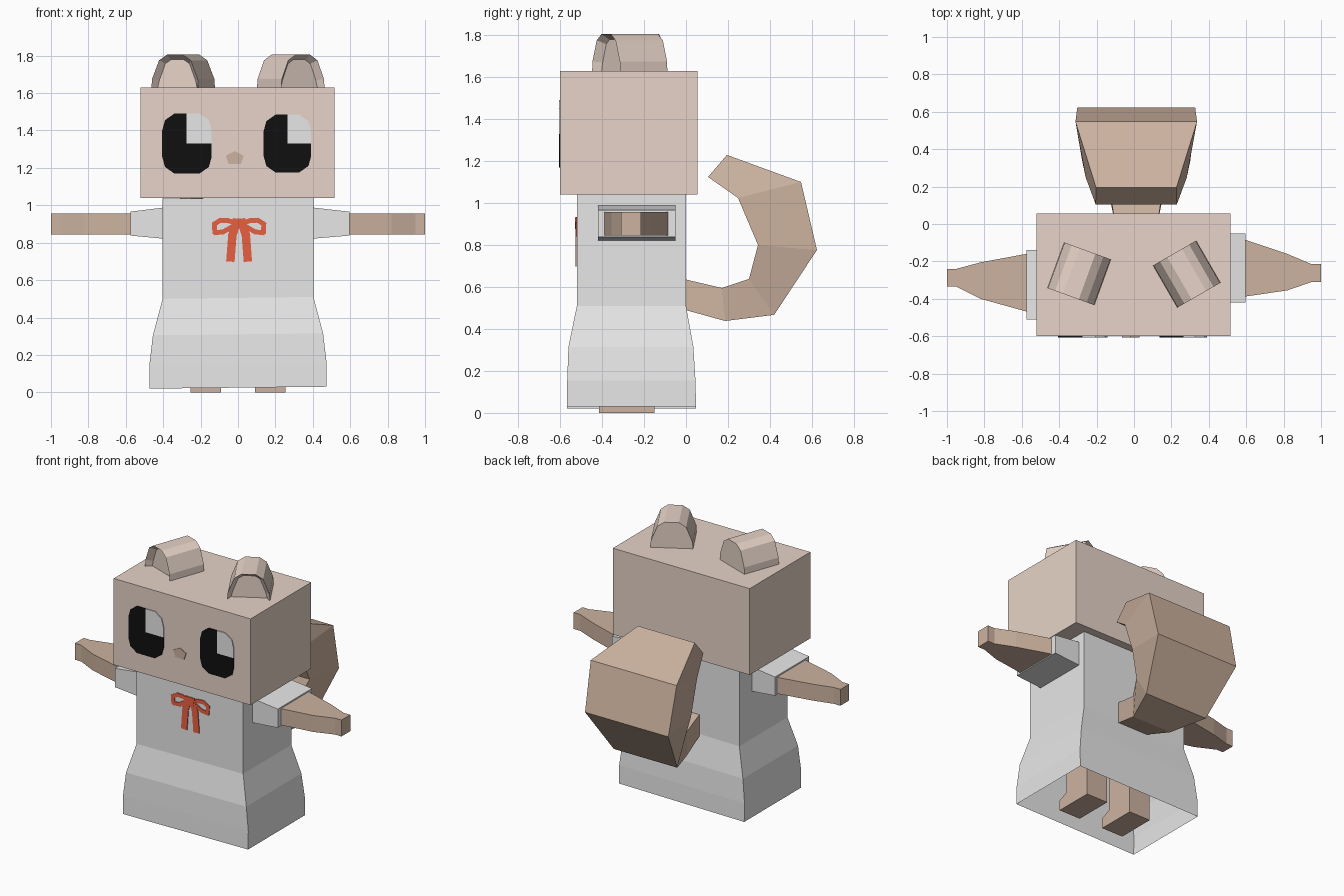
import bpy
import bmesh
import math
from mathutils import Matrix, Vector

cube = bpy.data.objects.get("Cube")
if cube:
    bpy.data.objects.remove(cube, do_unlink=True)


def make_material(name, red, green, blue):
    material = bpy.data.materials.new(name)
    material.use_nodes = True
    colour = (red, green, blue, 1.0)
    material.diffuse_color = colour
    material.node_tree.nodes["Principled BSDF"].inputs["Base Color"].default_value = colour
    return material


beige = make_material("beige fur", 0.9, 0.74, 0.65)
brown = make_material("brown fur", 0.61, 0.45, 0.35)
cloth = make_material("white cloth", 0.9, 0.9, 0.9)
black = make_material("eye black", 0.005, 0.005, 0.005)
white = make_material("eye white", 0.93, 0.93, 0.93)
red = make_material("bow red", 0.9, 0.13, 0.06)


def finish(bm, name, *materials):
    """Turn a bmesh into a flat shaded object."""
    bmesh.ops.recalc_face_normals(bm, faces=bm.faces)
    mesh = bpy.data.meshes.new(name)
    bm.to_mesh(mesh)
    bm.free()
    for material in materials:
        mesh.materials.append(material)
    obj = bpy.data.objects.new(name, mesh)
    bpy.context.collection.objects.link(obj)
    return obj


def box(name, material, low, high):
    bm = bmesh.new()
    low, high = Vector(low), Vector(high)
    bmesh.ops.create_cube(bm, size=1)
    bmesh.ops.scale(bm, vec=high - low, verts=bm.verts)
    bmesh.ops.translate(bm, vec=(low + high) / 2, verts=bm.verts)
    return finish(bm, name, material)


def loft(name, material, rings, cap_end=True):
    """Skin a list of closed rings that have equal point counts."""
    bm = bmesh.new()
    loops = [[bm.verts.new(point) for point in ring] for ring in rings]
    for a, b in zip(loops, loops[1:]):
        for i in range(len(a)):
            j = (i + 1) % len(a)
            bm.faces.new((a[i], a[j], b[j], b[i]))
    bm.faces.new(loops[0])
    if cap_end:
        bm.faces.new(loops[-1])
    return finish(bm, name, material)


def plate(bm, points, y, thickness=0.006):
    """Thin upright plate whose back sits at depth y."""
    face = bm.faces.new([bm.verts.new((x, y, z)) for x, z in points])
    made = bmesh.ops.extrude_face_region(bm, geom=[face])["geom"]
    moved = [v for v in made if isinstance(v, bmesh.types.BMVert)]
    bmesh.ops.translate(bm, vec=(0, -thickness, 0), verts=moved)


# Head
box("head", beige, (-0.52, -0.6, 1.04), (0.515, 0.055, 1.63))


# Ears: arched blocks with a hollow front
def ear(name, x, y, angle):
    half = [(0.135, -0.03), (0.13, 0.045), (0.09, 0.145), (0.045, 0.175)]
    arch = half + [(-u, v) for u, v in reversed(half)]
    bm = bmesh.new()
    front = bm.faces.new([bm.verts.new((u, -0.13, v)) for u, v in arch])
    back = bmesh.ops.extrude_face_region(bm, geom=[front], use_keep_orig=True)["geom"]
    moved = [v for v in back if isinstance(v, bmesh.types.BMVert)]
    bmesh.ops.translate(bm, vec=(0, 0.26, 0), verts=moved)
    bmesh.ops.recalc_face_normals(bm, faces=bm.faces)
    bmesh.ops.inset_region(bm, faces=[front], thickness=0.028)
    bmesh.ops.translate(bm, vec=(0, 0.04, 0), verts=front.verts)
    obj = finish(bm, name, beige)
    obj.matrix_world = (Matrix.Translation((x, y, 1.63))
                        @ Matrix.Rotation(math.radians(angle), 4, "Z"))


ear("right_ear", -0.293, -0.266, -20)
ear("left_ear", 0.282, -0.268, 30)


# Eyes: rounded plates with a white upper quarter
def eye(name, cx, width, height, split):
    bm = bmesh.new()
    w, h, cz = width / 2, height / 2, 1.33
    corner = [(w, h - 0.09), (w - 0.015, h - 0.035), (w - 0.065, h)]
    upper = corner + [(-u, v) for u, v in reversed(corner)]
    outline = upper + [(u, -v) for u, v in reversed(upper)]
    plate(bm, [(cx + u, cz + v) for u, v in outline], -0.6)
    for point, normal in (((split, 0, 0), (1, 0, 0)), ((0, 0, cz), (0, 0, 1))):
        bmesh.ops.bisect_plane(bm, geom=bm.verts[:] + bm.edges[:] + bm.faces[:],
                               plane_co=point, plane_no=normal)
    for face in bm.faces:
        middle = face.calc_center_median()
        face.material_index = int(middle.x > split and middle.z > cz)
    finish(bm, name, black, white)


eye("right_eye", -0.273, 0.265, 0.32, -0.275)
eye("left_eye", 0.264, 0.255, 0.31, 0.265)

# Nose
bm = bmesh.new()
plate(bm, [(-0.065, 1.265), (-0.05, 1.22), (0.015, 1.22), (0.03, 1.265), (-0.018, 1.29)], -0.6)
finish(bm, "nose", brown)


# Dress: body and flared open skirt in one shell
def dress_ring(z, half_width, front, back):
    corners = ((-1, front), (1, front), (1, back), (-1, back))
    return [(side * half_width, y, z + side * 0.005) for side, y in corners]


loft("dress", cloth, [
    dress_ring(1.04, 0.403, -0.52, 0),
    dress_ring(0.505, 0.403, -0.52, 0),
    dress_ring(0.31, 0.455, -0.56, 0.035),
    dress_ring(0.15, 0.474, -0.566, 0.045),
    dress_ring(0.025, 0.474, -0.568, 0.048),
], cap_end=False)


# Sleeves and arms
def arm_ring(x, front, back, low, high):
    return [(x, front, low), (x, back, low), (x, back, high), (x, front, high)]


def arm(side, sign, end, sleeve, stations):
    front, back = sleeve
    loft(side + "_sleeve", cloth, [
        arm_ring(sign * 0.38, front, back, 0.82, 0.99),
        arm_ring(sign * end, front, back, 0.838, 0.966)])
    loft(side + "_arm", brown, [
        arm_ring(sign * x, y0, y1, 0.845, 0.957) for x, y0, y1 in stations])


arm("left", 1, 0.595, (-0.42, -0.05), [
    (0.58, -0.39, -0.08), (0.82, -0.355, -0.16), (0.95, -0.31, -0.215), (1, -0.31, -0.215)])
arm("right", -1, 0.575, (-0.51, -0.14), [
    (0.55, -0.475, -0.155), (0.82, -0.4, -0.205), (0.95, -0.335, -0.24), (1, -0.335, -0.24)])

# Legs with feet pointing forward
for side, x in (("right", -0.172), ("left", 0.172)):
    profile = [(-0.15, 0), (-0.415, 0), (-0.415, 0.07), (-0.35, 0.1), (-0.35, 0.5), (-0.15, 0.5)]
    loft(side + "_leg", brown, [[(x + d, y, z) for y, z in profile] for d in (-0.081, 0.081)])


# Tail: curled tapering club
def tail_ring(outer, inner, outer_half, inner_half):
    corners = ((outer, -outer_half), (outer, outer_half), (inner, inner_half), (inner, -inner_half))
    return [(0.012 + x, y, z) for (y, z), x in corners]


loft("tail", brown, [
    tail_ring((-0.02, 0.495), (-0.02, 0.64), 0.11, 0.11),
    tail_ring((0.186, 0.438), (0.171, 0.595), 0.15, 0.14),
    tail_ring((0.42, 0.467), (0.3, 0.638), 0.24, 0.22),
    tail_ring((0.624, 0.776), (0.343, 0.8), 0.315, 0.29),
    tail_ring((0.548, 1.1), (0.248, 1.024), 0.325, 0.27),
    tail_ring((0.195, 1.229), (0.105, 1.124), 0.215, 0.217),
])


# Bow: flat ribbon strips mirrored across the middle
def ribbon(bm, path, width, y):
    for a, b in zip(path, path[1:]):
        a, b = Vector(a), Vector(b)
        along = (b - a).normalized()
        across = Vector((-along.y, along.x)) * width / 2
        a, b = a - along * width / 4, b + along * width / 4
        plate(bm, [a + across, b + across, b - across, a - across], y, 0.005)


loop = [(0.015, 0.905), (0.06, 0.918), (0.1, 0.92), (0.132, 0.9), (0.13, 0.853),
        (0.085, 0.858), (0.02, 0.895)]
streamer = [(0.012, 0.915), (0.036, 0.84), (0.046, 0.71)]
bm = bmesh.new()
for sign in (-1, 1):
    ribbon(bm, [(0.006 + sign * x, z) for x, z in loop], 0.026, -0.52)
    ribbon(bm, [(0.006 + sign * x, z) for x, z in streamer], 0.045, -0.521)
plate(bm, [(-0.03, 0.93), (0.04, 0.93), (0.03, 0.875), (-0.02, 0.875)], -0.522)
finish(bm, "bow", red)
